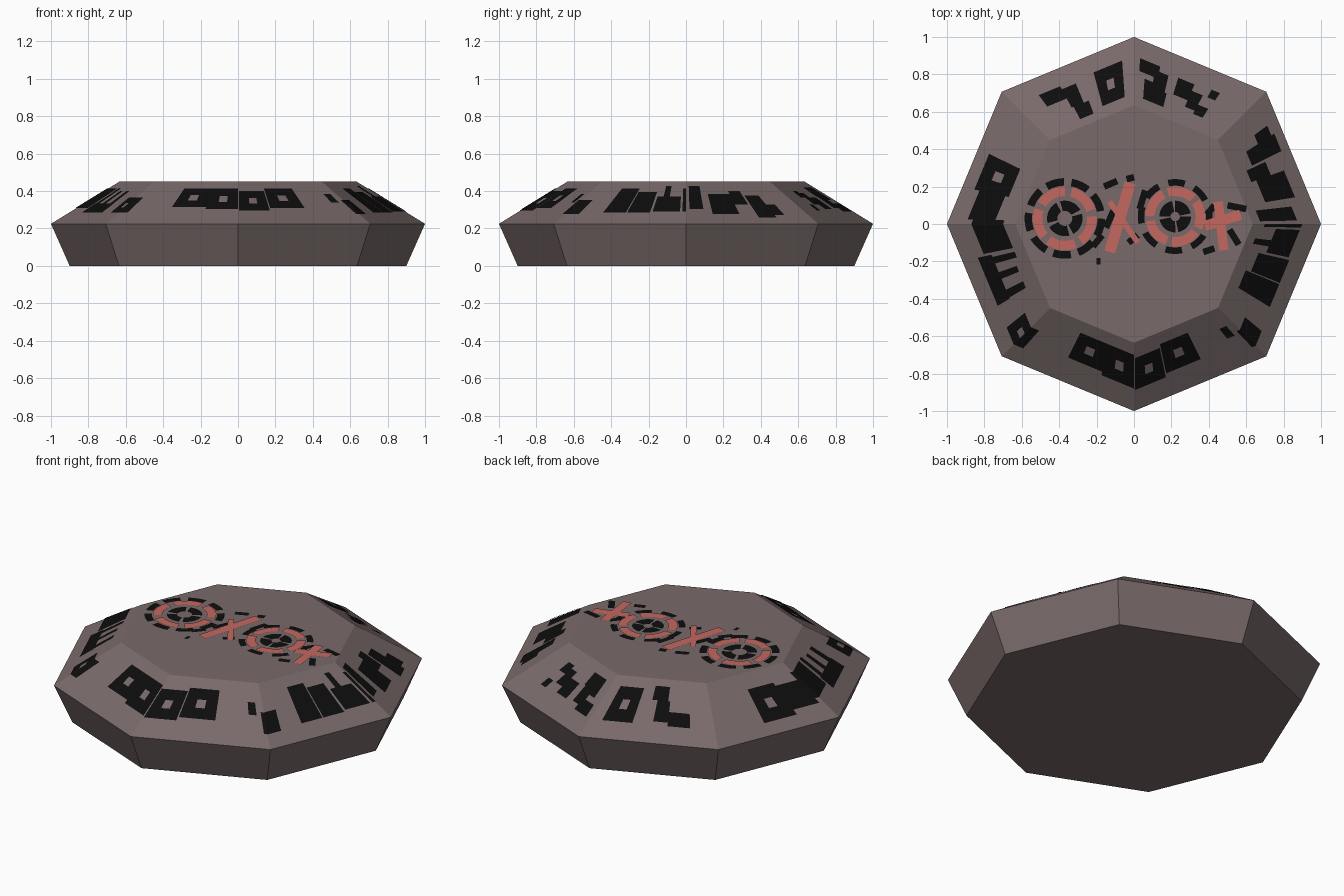
import bpy, bmesh, math

if "Cube" in bpy.data.objects:
    bpy.data.objects.remove(bpy.data.objects["Cube"])

R_BASE, R_GIRDLE, R_TOP = 0.90, 1.00, 0.635
Z_GIRDLE, Z_TOP = 0.225, 0.45


def material(name, rgb):
    m = bpy.data.materials.new(name)
    m.diffuse_color = (*rgb, 1)
    m.use_nodes = True
    m.node_tree.nodes["Principled BSDF"].inputs["Base Color"].default_value = m.diffuse_color
    return m


STONE = material("grey brown stone", (0.19, 0.142, 0.142))
BLACK = material("black paint", (0.004, 0.004, 0.004))
RED = material("dull red paint", (0.55, 0.135, 0.118))


def finish(bm, name, mat):
    bmesh.ops.recalc_face_normals(bm, faces=bm.faces) if mat is STONE else None
    me = bpy.data.meshes.new(name)
    bm.to_mesh(me)
    bm.free()
    me.materials.append(mat)
    ob = bpy.data.objects.new(name, me)
    bpy.context.collection.objects.link(ob)


def corner(k):
    a = math.radians(45 * (k % 8))
    return math.cos(a), math.sin(a)


def rim(s, r, lift=0.004):
    """Point on the sloped rim: s counts octagon sides, r is the corner radius."""
    k = math.floor(s + 1e-9)
    f = s - k
    (ax, ay), (bx, by) = corner(k), corner(k + 1)
    t = (r - R_TOP) / (R_GIRDLE - R_TOP)
    return (r * (ax + (bx - ax) * f), r * (ay + (by - ay) * f),
            Z_TOP + (Z_GIRDLE - Z_TOP) * t + lift)


def rim_patch(bm, s0, s1, r0, r1):
    """Thin paint patch, split where it crosses an octagon corner."""
    cuts = [s0] + [k for k in range(9) if s0 < k < s1] + [s1]
    rows = [[bm.verts.new(rim(s, r)) for s in cuts] for r in (r0, r1)]
    for i in range(len(cuts) - 1):
        bm.faces.new((rows[0][i], rows[1][i], rows[1][i + 1], rows[0][i + 1]))


def rim_frame(bm, s0, s1, r0, r1):
    """Patch with a small opening in the middle."""
    ds, dr = (s1 - s0) * 0.36, (r1 - r0) * 0.36
    rim_patch(bm, s0, s0 + ds, r0, r1)
    rim_patch(bm, s1 - ds, s1, r0, r1)
    rim_patch(bm, s0 + ds, s1 - ds, r0, r0 + dr)
    rim_patch(bm, s0 + ds, s1 - ds, r1 - dr, r1)


def arc(bm, cx, cy, r0, r1, a0, a1, z, n=8):
    """Flat curved dash on the table face."""
    rows = []
    for r in (r0, r1):
        rows.append([bm.verts.new((cx + r * math.cos(a0 + (a1 - a0) * i / n),
                                   cy + r * math.sin(a0 + (a1 - a0) * i / n), z))
                     for i in range(n + 1)])
    for i in range(n):
        bm.faces.new((rows[0][i], rows[1][i], rows[1][i + 1], rows[0][i + 1]))


def dashes(bm, cx, cy, r0, r1, count, fill, z, phase=0.0):
    step = 2 * math.pi / count
    for i in range(count):
        a = phase + i * step
        arc(bm, cx, cy, r0, r1, a, a + step * fill, z)


def bar(bm, x0, y0, x1, y1, w, z):
    d = math.hypot(x1 - x0, y1 - y0)
    nx, ny = -(y1 - y0) / d * w / 2, (x1 - x0) / d * w / 2
    bm.faces.new([bm.verts.new((x, y, z)) for x, y in (
        (x0 - nx, y0 - ny), (x1 - nx, y1 - ny), (x1 + nx, y1 + ny), (x0 + nx, y0 + ny))])


# Faceted octagonal stone
bm = bmesh.new()
rings = [[bm.verts.new((r * corner(k)[0], r * corner(k)[1], z)) for k in range(8)]
         for r, z in ((R_BASE, 0), (R_GIRDLE, Z_GIRDLE), (R_TOP, Z_TOP))]
for lo, hi in zip(rings, rings[1:]):
    for k in range(8):
        j = (k + 1) % 8
        bm.faces.new((lo[k], lo[j], hi[j], hi[k]))
bm.faces.new(rings[0])
bm.faces.new(rings[2])
finish(bm, "octagonal_stone", STONE)

# Black abstract blocks around the sloped rim: (s0, s1, r0, r1)
bm = bmesh.new()
for b in ((5.42, 5.72, 0.70, 0.86), (5.72, 6.00, 0.70, 0.88), (6.01, 6.27, 0.72, 0.89),
          (6.28, 6.58, 0.70, 0.87), (3.43, 3.72, 0.73, 0.93), (4.86, 5.08, 0.78, 0.91),
          (2.10, 2.34, 0.70, 0.90)):
    rim_frame(bm, *b)
for b in ((3.72, 3.96, 0.75, 0.90), (3.96, 4.26, 0.70, 0.87), (4.28, 4.68, 0.83, 0.91),
          (4.30, 4.36, 0.70, 0.83), (4.44, 4.50, 0.72, 0.83), (4.60, 4.67, 0.72, 0.83),
          (7.31, 7.50, 0.70, 0.91), (7.51, 7.70, 0.73, 0.91), (7.72, 7.95, 0.77, 0.90),
          (7.78, 7.84, 0.68, 0.77), (7.97, 7.999, 0.70, 0.90), (0.03, 0.15, 0.68, 0.88),
          (0.22, 0.44, 0.75, 0.92), (0.44, 0.56, 0.72, 0.84), (0.58, 0.72, 0.76, 0.95),
          (0.72, 0.80, 0.84, 0.93), (6.86, 6.93, 0.75, 0.82), (6.97, 7.12, 0.80, 0.92),
          (2.45, 2.60, 0.68, 0.76), (2.50, 2.62, 0.76, 0.88), (2.62, 2.80, 0.82, 0.90),
          (1.68, 1.80, 0.69, 0.77), (1.76, 1.90, 0.69, 0.80), (1.70, 1.82, 0.77, 0.87),
          (1.78, 1.95, 0.83, 0.90), (1.48, 1.62, 0.78, 0.88), (1.38, 1.48, 0.74, 0.84),
          (1.28, 1.38, 0.72, 0.78), (1.27, 1.34, 0.84, 0.89)):
    rim_patch(bm, *b)
finish(bm, "rim_blocks", BLACK)

# Red table ornaments: two broken rings, a slash and a small cross
ZB, ZR = Z_TOP + 0.003, Z_TOP + 0.005
bm = bmesh.new()
dashes(bm, -0.37, 0.03, 0.12, 0.17, 5, 0.82, ZR, 0.3)
dashes(bm, 0.22, 0.04, 0.11, 0.16, 5, 0.85, ZR, 0.8)
bar(bm, -0.13, -0.15, -0.02, 0.22, 0.06, ZR)
bar(bm, -0.13, 0.12, 0.02, -0.10, 0.03, ZR)
bar(bm, 0.38, -0.01, 0.57, 0.05, 0.055, ZR)
bar(bm, 0.45, 0.12, 0.48, -0.14, 0.05, ZR)
finish(bm, "red_table_ornaments", RED)

# Black accents: dashed halos, ring centres and specks
bm = bmesh.new()
dashes(bm, -0.37, 0.03, 0.175, 0.215, 9, 0.7, ZB, 0.2)
dashes(bm, -0.37, 0.03, 0.04, 0.095, 4, 0.85, ZB, 0.5)
dashes(bm, 0.22, 0.04, 0.165, 0.20, 8, 0.62, ZB, 0.5)
dashes(bm, 0.22, 0.04, 0.025, 0.085, 4, 0.88, ZB, 0.2)
for b in ((-0.16, 0.20, -0.09, 0.23), (-0.15, -0.02, -0.11, 0.07), (0.03, 0.08, 0.06, 0.18),
          (-0.22, -0.12, -0.17, -0.06), (-0.03, -0.10, 0.02, -0.06), (0.37, -0.15, 0.43, -0.13),
          (0.50, 0.10, 0.60, 0.08), (0.51, -0.03, 0.56, -0.11), (0.39, 0.05, 0.43, 0.10),
          (-0.20, -0.20, -0.18, -0.20), (-0.04, 0.24, 0.0, 0.25)):
    bar(bm, *b, 0.035, ZB)
finish(bm, "black_table_accents", BLACK)
